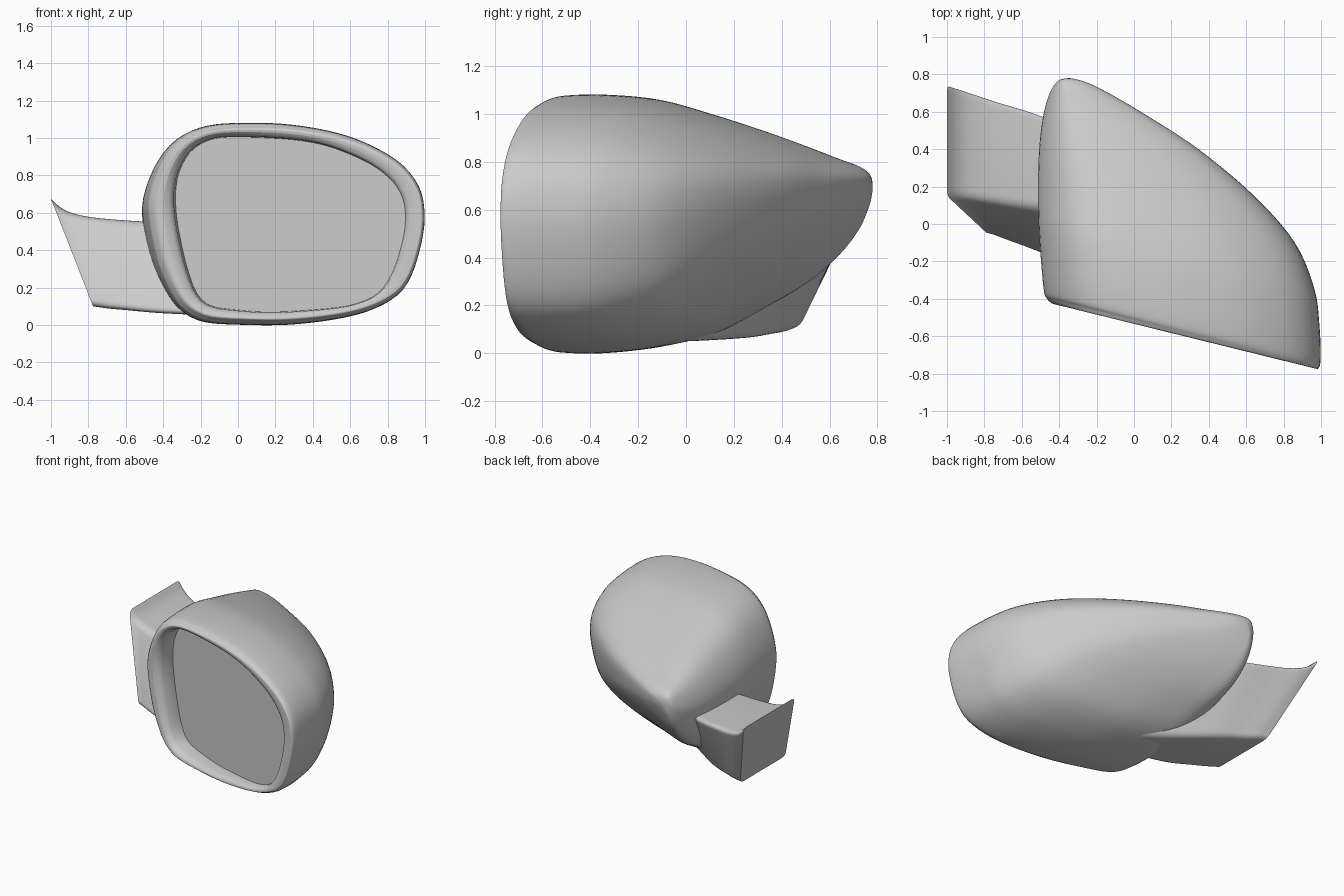
import bpy, bmesh, math
from mathutils import Vector as V

if "Cube" in bpy.data.objects:
    bpy.data.objects.remove(bpy.data.objects["Cube"])


def spline(p, sub, closed=False):
    """Catmull-Rom curve through the points in p."""
    n, out = len(p), []
    for i in range(n if closed else n - 1):
        if closed:
            a, b, c, d = (p[(i + k) % n] for k in (-1, 0, 1, 2))
        else:
            b, c = p[i], p[i + 1]
            a = p[i - 1] if i else b * 2 - c
            d = p[i + 2] if i + 2 < n else c * 2 - b
        for s in range(sub):
            t = s / sub
            out.append(0.5 * (2 * b + (c - a) * t + (2 * a - 5 * b + 4 * c - d) * t * t
                              + (3 * b - a - 3 * c + d) * t ** 3))
    return out if closed else out + [p[-1]]


def outline(pts, n=96):
    """Smooth closed outline resampled to n evenly spaced points."""
    c = spline([V(p) for p in pts], 12, True)
    c.append(c[0])
    dist = [0]
    for a, b in zip(c, c[1:]):
        dist.append(dist[-1] + (b - a).length)
    out, j = [], 0
    for i in range(n):
        d = dist[-1] * i / n
        while dist[j + 1] < d:
            j += 1
        out.append(c[j].lerp(c[j + 1], (d - dist[j]) / max(dist[j + 1] - dist[j], 1e-9)))
    return out


def loft(name, rings, sub=1, caps=(False, False), angle=40):
    """Skin a list of equal-length rings, smoothing along the length."""
    rings = list(zip(*[spline(list(line), sub) for line in zip(*rings)]))
    bm = bmesh.new()
    vs = [[bm.verts.new(p) for p in r] for r in rings]
    n = len(vs[0])
    for a, b in zip(vs, vs[1:]):
        for i in range(n):
            bm.faces.new((a[i], a[(i + 1) % n], b[(i + 1) % n], b[i]))
    if caps[0]:
        bm.faces.new(vs[0])
    if caps[1]:
        bm.faces.new(vs[-1])
    bmesh.ops.remove_doubles(bm, verts=bm.verts, dist=1e-5)
    bmesh.ops.recalc_face_normals(bm, faces=bm.faces)
    me = bpy.data.meshes.new(name)
    bm.to_mesh(me)
    bm.free()
    ob = bpy.data.objects.new(name, me)
    bpy.context.collection.objects.link(ob)
    bpy.ops.object.select_all(action='DESELECT')
    ob.select_set(True)
    bpy.context.view_layer.objects.active = ob
    bpy.ops.object.shade_smooth_by_angle(angle=math.radians(angle))
    return ob


# Outlines of the housing and of the glass opening (x, z)
outer = outline([(-.515, .6), (-.495, .75), (-.42, .91), (-.32, 1.01), (-.18, 1.065), (0, 1.08),
                 (.25, 1.073), (.5, 1.033), (.7, .965), (.87, .865), (.97, .74), (1, .6),
                 (.985, .45), (.93, .27), (.85, .16), (.7, .08), (.5, .032), (.25, .005),
                 (0, .005), (-.2, .02), (-.32, .08), (-.4, .19), (-.47, .36)])
inner = outline([(-.33, .6), (-.333, .72), (-.31, .83), (-.25, .93), (-.15, .99), (0, 1.005),
                 (.3, .99), (.5, .95), (.7, .865), (.82, .775), (.88, .68), (.895, .57),
                 (.88, .45), (.83, .29), (.76, .18), (.65, .12), (.5, .09), (.2, .07),
                 (0, .08), (-.15, .105), (-.22, .17), (-.27, .3), (-.31, .47)])


def section(yl, xl, yr, xr, zb, zt, k):
    """Housing section; k cuts the lower outer corner away towards the back."""
    x0, x1 = min(p.x for p in outer), max(p.x for p in outer)
    z0, z1 = min(p.y for p in outer), max(p.y for p in outer)
    uv = [((p.x - x0) / (x1 - x0), (p.y - z0) / (z1 - z0)) for p in outer]
    uv = [(u, 1 - (1 - v) * (1 - .45 * k * u)) for u, v in uv]
    lo = min(v for u, v in uv)
    return [V((xl + u * (xr - xl), yl + u * (yr - yl), zb + (v - lo) / (1 - lo) * (zt - zb)))
            for u, v in uv]


def on_plane(x, z, depth):
    """Point behind the front plane; the recess is deepest at the inner (left) side."""
    return V((x, -.405 - .255 * (x + .465) + depth * (.15 - .1 * (x + .33)), z))


body = [section(*s) for s in [
    (-.395, -.468, -.77, .988, .02, 1.06, 0),
    (-.355, -.482, -.715, .998, .003, 1.077, 0),
    (-.2, -.497, -.55, .992, 0, 1.08, 0),
    (0, -.51, -.35, .965, .025, 1.06, .03),
    (.2, -.513, -.1, .86, .085, 1.0, .18),
    (.4, -.507, .15, .643, .2, .93, .5),
    (.55, -.49, .4, .345, .305, .865, .85),
    (.66, -.465, .57, .085, .415, .815, 1),
    (.73, -.435, .68, -.1, .515, .785, 1),
    (.765, -.405, .75, -.235, .605, .757, 1),
    (.777, -.375, .774, -.31, .66, .73, 1),
    (.78, -.345, .78, -.345, .7, .7, 1)]]


def lip(f, depth):
    return [on_plane(a.x + (b.x - a.x) * f, a.z + (b.y - a.z) * f, depth)
            for a, b in zip(body[0], inner)]


# Housing shell, with its rolled front edge
loft("mirror_housing", [lip(.5, -.06), lip(.22, -.08)] + body, 5)
# Sloping lip, then a step down to the glass
loft("mirror_lip", [lip(.5, -.06), lip(.75, .05), lip(.93, .25), lip(1, 1)], 1, angle=50)
# Flat glass
loft("mirror_glass", [lip(1, 1), lip(1.1, 1)], 1, (False, True), 20)


def arm_ring(xt, zt, xb, zb, ytf, ytb, ybb, ybf):
    """Four-sided arm section with rounded corners."""
    c = [V((xt, ytf, zt)), V((xt, ytb, zt)), V((xb, ybb, zb)), V((xb, ybf, zb))]
    out = []
    for i, p in enumerate(c):
        a = p + (c[i - 1] - p).normalized() * .05
        b = p + (c[(i + 1) % 4] - p).normalized() * .05
        for s in range(7):
            t = s / 6
            out.append(a * (1 - t) ** 2 + p * 2 * t * (1 - t) + b * t * t)
    return out


# Mounting arm, flaring up to its slanted end face and fading in under the housing
loft("mounting_arm", [arm_ring(*r) for r in [
    (-1, .675, -.775, .1, .15, .75, .47, -.06),
    (-.95, .63, -.74, .095, .145, .735, .455, -.07),
    (-.88, .597, -.69, .088, .135, .713, .435, -.09),
    (-.75, .572, -.6, .08, .115, .67, .39, -.125),
    (-.48, .552, -.42, .064, .075, .585, .29, -.19),
    (-.2, .545, -.155, .052, .04, .44, .1, -.24),
    (.05, .54, .06, .05, .0, .25, -.04, -.28)]], 5, (True, True))
